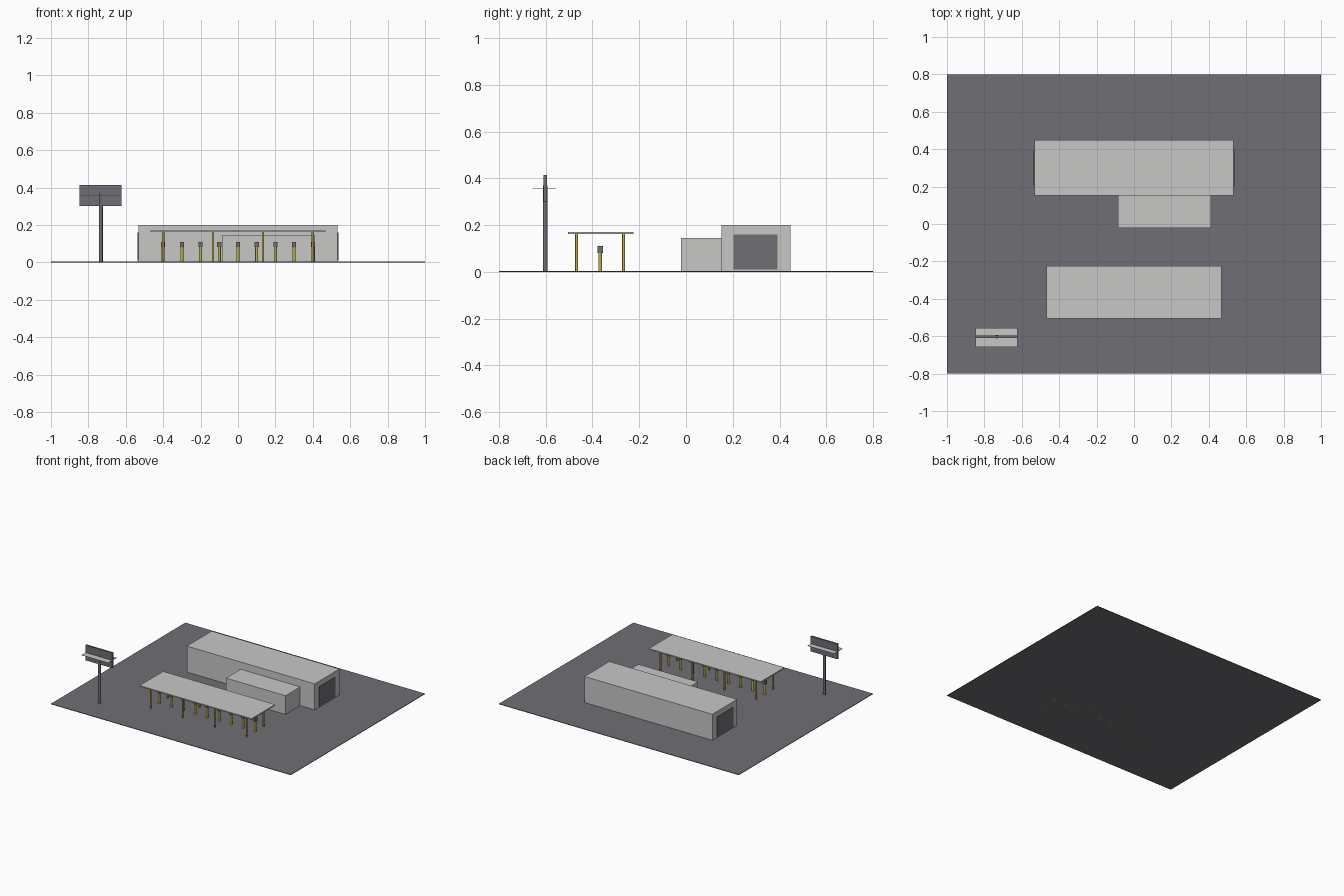
import bpy, math

if "Cube" in bpy.data.objects:
    bpy.data.objects.remove(bpy.data.objects["Cube"])


def material(name, rgb):
    m = bpy.data.materials.new(name)
    m.diffuse_color = (*rgb, 1)
    m.use_nodes = True
    m.node_tree.nodes["Principled BSDF"].inputs["Base Color"].default_value = m.diffuse_color
    return m


GREY = material("dark grey", (0.16, 0.158, 0.175))
PALE = material("pale grey", (0.57, 0.58, 0.565))
GOLD = material("gold", (0.56, 0.44, 0.07))


def box(name, mat, x, y, z):
    """Box spanning the given (min, max) ranges."""
    r = (x, y, z)
    bpy.ops.mesh.primitive_cube_add(size=1, location=[(a + b) / 2 for a, b in r])
    o = bpy.context.object
    o.name = name
    o.scale = [b - a for a, b in r]
    bpy.ops.object.transform_apply(location=False, rotation=False)
    o.data.materials.append(mat)
    return o


def post(name, mat, x, y, radius, top):
    """Upright round post standing on the ground."""
    bpy.ops.mesh.primitive_cylinder_add(vertices=12, radius=radius, depth=top,
                                        location=(x, y, top / 2))
    o = bpy.context.object
    o.name = name
    o.data.materials.append(mat)
    bpy.ops.object.shade_smooth_by_angle(angle=math.radians(40))
    return o


# Paved lot
box("lot", GREY, (-1, 1), (-0.8, 0.8), (0, 0.004))

# Main hall, front annex and an end door on each side
box("main_hall", PALE, (-0.533, 0.533), (0.152, 0.448), (0.002, 0.2))
box("front_annex", PALE, (-0.085, 0.412), (-0.022, 0.153), (0.002, 0.145))
for side, name in ((-1, "left_door"), (1, "right_door")):
    xs = sorted((side * 0.53, side * 0.537))
    box(name, GREY, xs, (0.203, 0.392), (0.01, 0.16))

# Canopy on two rows of posts
box("canopy_roof", PALE, (-0.467, 0.467), (-0.505, -0.225), (0.163, 0.171))
for i in range(4):
    for y in (-0.468, -0.267):
        post("canopy_post", GOLD, -0.4 + i * 0.8 / 3, y, 0.006, 0.165)

# Row of short pedestals with dark heads
for i in range(9):
    x = -0.4 + i * 0.1
    post("pedestal", GOLD, x, -0.367, 0.008, 0.085)
    box("pedestal_head", GREY, (x - 0.011, x + 0.011), (-0.378, -0.356), (0.081, 0.11))

# Roadside sign: pole, upright panel and a flat shelf through it
post("sign_pole", GREY, -0.733, -0.602, 0.01, 0.37)
box("sign_panel", GREY, (-0.847, -0.623), (-0.609, -0.595), (0.3, 0.414))
box("sign_shelf", PALE, (-0.847, -0.623), (-0.657, -0.555), (0.356, 0.358))
